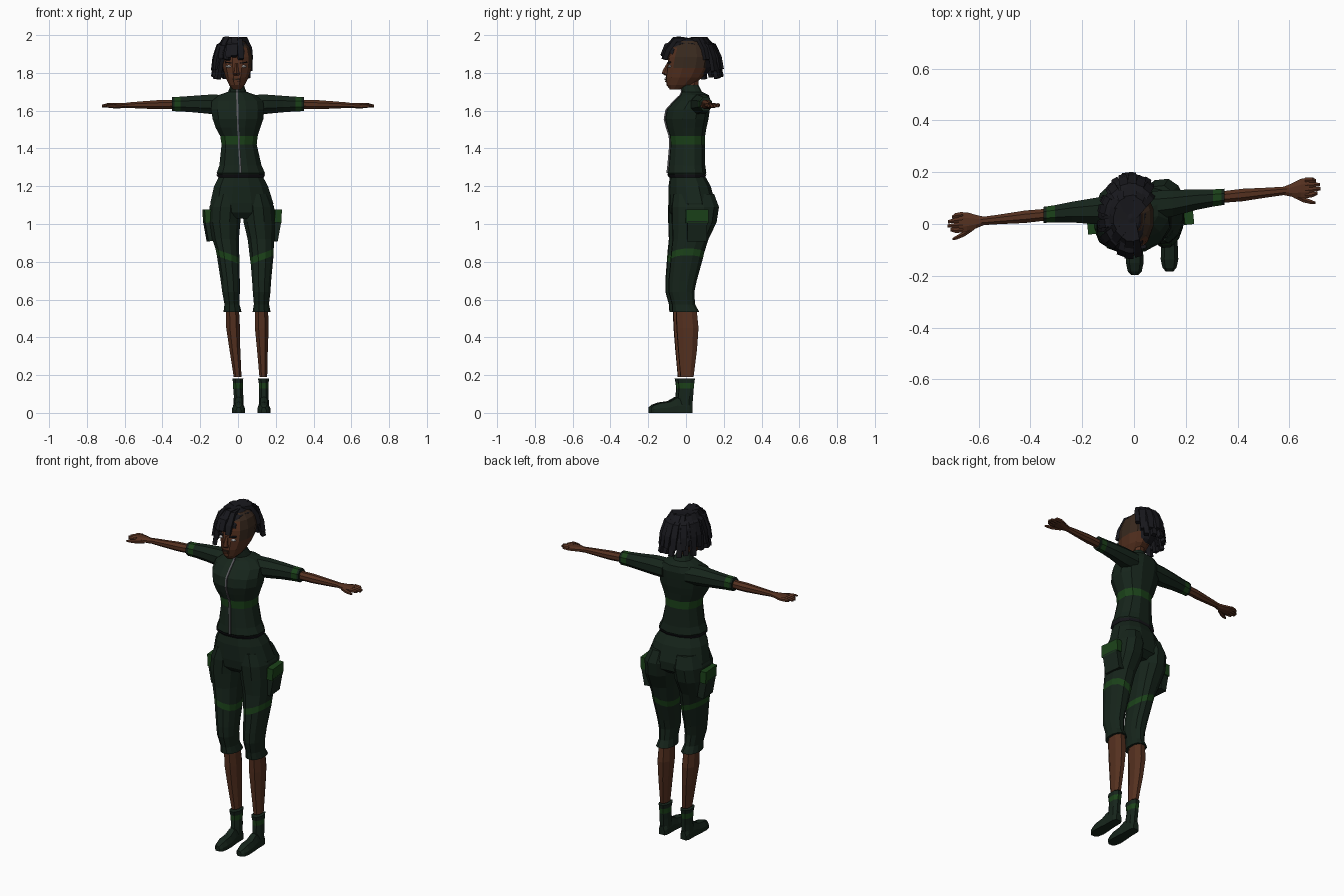
import bpy, bmesh, math, random
from mathutils import Vector

if "Cube" in bpy.data.objects:
    bpy.data.objects.remove(bpy.data.objects["Cube"])

random.seed(4)
TWIST = 0.1  # whole body is turned slightly: y grows with x


def material(name, rgb):
    m = bpy.data.materials.new(name)
    m.diffuse_color = (*rgb, 1)
    m.use_nodes = True
    m.node_tree.nodes["Principled BSDF"].inputs["Base Color"].default_value = m.diffuse_color
    return m


SUIT = material("suit", (0.008, 0.018, 0.011))
GREEN = material("green_trim", (0.011, 0.055, 0.010))
SKIN = material("skin", (0.090, 0.030, 0.014))
SHAVED = material("shaved_scalp", (0.040, 0.022, 0.013))
HAIR = material("hair", (0.009, 0.009, 0.012))
GREY = material("zip_grey", (0.10, 0.10, 0.11))
WHITE = material("eye_white", (0.8, 0.8, 0.8))


def finish(name, bm, mats):
    bmesh.ops.recalc_face_normals(bm, faces=bm.faces[:])
    me = bpy.data.meshes.new(name)
    bm.to_mesh(me)
    bm.free()
    for m in mats:
        me.materials.append(m)
    ob = bpy.data.objects.new(name, me)
    bpy.context.collection.objects.link(ob)
    return ob


def skin(name, rings, mat, bands=(), trim=GREEN):
    """Join rings of points with quads, cap the ends; bands = trim rows."""
    bm = bmesh.new()
    vs = [[bm.verts.new(p) for p in r] for r in rings]
    n = len(rings[0])
    for i in range(len(vs) - 1):
        for j in range(n):
            k = (j + 1) % n
            f = bm.faces.new((vs[i][j], vs[i][k], vs[i + 1][k], vs[i + 1][j]))
            f.material_index = int(i in bands)
    bm.faces.new(vs[0])
    bm.faces.new(vs[-1])
    return finish(name, bm, [mat, trim])


def power(v, e=0.88):
    return math.copysign(abs(v) ** e, v)


def level(cx, z, rx, y0, y1, n=12, tilt=0):
    """Horizontal rounded section spanning y0..y1."""
    pts = []
    for i in range(n):
        a = math.tau * (i + 0.5) / n
        x = cx + rx * power(math.cos(a))
        y = (y0 + y1) / 2 + (y1 - y0) / 2 * power(math.sin(a))
        pts.append((x, y + TWIST * x, z + tilt * math.cos(a)))
    return pts


def across(x, dy, z, ry, rz, n=8):
    """Section of an arm, standing across the x axis."""
    return [(x, 0.07 + dy + TWIST * x + ry * math.cos(math.tau * (i + .5) / n),
             z + rz * math.sin(math.tau * (i + .5) / n)) for i in range(n)]


def box(name, loc, size, mat, rot=(0, 0, 0)):
    bpy.ops.mesh.primitive_cube_add(size=1, location=loc, rotation=rot)
    ob = bpy.context.object
    ob.name, ob.scale = name, size
    ob.data.materials.append(mat)
    return ob


# Jacket, with waist stripe and collar
jacket = [(.015, 1.25, .122, -.085, .095), (.015, 1.27, .132, -.10, .105),
          (.013, 1.31, .115, -.095, .10), (.006, 1.42, .096, -.085, .10),
          (.005, 1.465, .102, -.088, .10), (0, 1.51, .122, -.103, .108),
          (0, 1.555, .138, -.114, .118), (-.002, 1.605, .145, -.105, .125),
          (-.003, 1.65, .14, -.065, .13), (-.004, 1.683, .10, -.03, .12),
          (-.004, 1.70, .05, -.022, .085), (-.004, 1.735, .036, -.03, .068)]
skin("jacket", [level(*r) for r in jacket], SUIT, bands=(3,))
skin("jacket_hem", [level(.015, 1.247, .125, -.09, .098), level(.015, 1.262, .134, -.102, .107)], HAIR)
skin("zip", [[(cx - .001 + sx * .005, y0 + dy, z) for sx, dy in ((-1, -.004), (1, -.004), (1, .02), (-1, .02))]
             for cx, z, rx, y0, y1 in jacket[1:]], GREY)
skin("neck", [level(-.004, z, .032, y0, y1, 8) for z, y0, y1 in ((1.69, -.02, .065), (1.78, -.03, .07))], SKIN)

# Trouser seat
skin("trouser_seat", [level(*r) for r in (
    (.022, 1.03, .12, -.06, .11), (.021, 1.06, .168, -.085, .148), (.02, 1.11, .172, -.092, .152),
    (.016, 1.20, .147, -.093, .128), (.015, 1.26, .115, -.085, .095))], SUIT)

# Legs: centre line, half spacing, z, half width, front, back, tilt
trouser = [(.02, .075, 1.16, .07, -.08, .14, 0), (.02, .086, 1.09, .088, -.09, .165, 0),
           (.021, .092, 1.01, .086, -.088, .152, 0), (.028, .094, .92, .073, -.085, .108, 0),
           (.035, .091, .845, .065, -.093, .085, .025), (.038, .09, .81, .062, -.096, .077, .025),
           (.042, .083, .70, .052, -.106, .045, 0), (.044, .081, .64, .048, -.106, .032, 0),
           (.046, .078, .575, .041, -.088, .036, 0), (.048, .077, .535, .049, -.086, .058, 0)]
calf = [(.048, .077, .56, .036, -.07, .045, 0), (.05, .076, .45, .039, -.066, .056, 0),
        (.056, .073, .34, .031, -.058, .048, 0), (.066, .068, .19, .022, -.045, .028, 0)]
sock = [(.067, .068, .182, .031, -.062, .036, 0), (.068, .068, .158, .028, -.057, .032, 0),
        (.068, .068, .128, .027, -.054, .029, 0), (.07, .067, .09, .027, -.058, .026, 0),
        (.07, .067, .02, .029, -.06, .02, 0)]
# Shoe sections: y, half width, top height
shoe = [(.022, .018, .05), (.005, .027, .075), (-.06, .028, .085), (-.10, .032, .062),
        (-.15, .034, .055), (-.183, .027, .043), (-.198, .013, .03)]
for s, side in ((-1, "right"), (1, "left")):
    def leg(table, n):
        return [level(c + s * d, z, w, y0, y1, n, s * t) for c, d, z, w, y0, y1, t in table]
    skin(side + "_trouser_leg", leg(trouser, 12), SUIT, bands=(4,))
    skin(side + "_calf", leg(calf, 8), SKIN)
    skin(side + "_sock", leg(sock, 8), SUIT, bands=(1,))
    fx = .07 + s * .067
    lift = .1 * fx
    skin(side + "_shoe", [[(fx + w * a, y + lift, h * b) for a, b in
                           ((-1, 0), (1, 0), (1, .45), (.6, .92), (0, 1), (-.6, .92), (-1, .45))]
                          for y, w, h in shoe], SUIT)
    # Cargo pocket with green flap
    px = .022 + s * .185
    box(side + "_pocket", (px - s * .012, .037 + TWIST * px, .965), (.04, .105, .11), SUIT,
        (0, s * .18, TWIST))
    box(side + "_pocket_flap", (px, .037 + TWIST * px, 1.042), (.036, .12, .07), GREEN,
        (0, s * .05, TWIST))

    # Sleeve, forearm, hand
    skin(side + "_sleeve", [across(s * x, dy, z, ry, rz) for x, dy, z, ry, rz in (
        (.07, -.005, 1.632, .06, .056), (.15, -.005, 1.634, .055, .055), (.24, 0, 1.635, .043, .047),
        (.305, 0, 1.635, .036, .042), (.337, 0, 1.635, .034, .041), (.35, 0, 1.635, .034, .041))],
        SUIT, bands=(3,))
    skin(side + "_forearm", [across(s * x, 0, z, ry, rz) for x, z, ry, rz in (
        (.33, 1.634, .024, .026), (.42, 1.632, .026, .026), (.52, 1.63, .02, .02),
        (.59, 1.629, .017, .015))], SKIN)
    skin(side + "_palm", [across(s * x, dy, 1.628, ry, rz) for x, dy, ry, rz in (
        (.58, 0, .018, .015), (.61, 0, .028, .015), (.645, .002, .041, .014), (.675, .003, .042, .012))], SKIN)
    for i, tip in enumerate((.708, .72, .718, .702)):
        dy = -.027 + i * .02
        skin(f"{side}_finger_{i + 1}", [across(s * x, d, z, r, r, 6) for x, d, z, r in (
            (.66, dy, 1.629, .012), (.69, dy * .95, 1.629, .011), (tip, dy * .8, 1.625, .007))], SKIN)
    skin(side + "_thumb", [across(s * x, dy, 1.624, r, r, 6) for x, dy, r in (
        (.615, -.02, .011), (.655, -.042, .012), (.685, -.054, .009), (.70, -.058, .005))], SKIN)

# Head, with shaved left side
head = skin("head", [level(*r) for r in (
    (-.006, 1.712, .022, -.085, -.035), (-.006, 1.735, .042, -.103, .035), (-.005, 1.775, .062, -.108, .088),
    (-.004, 1.825, .078, -.102, .118), (-.004, 1.885, .081, -.093, .128), (-.004, 1.935, .068, -.075, .112),
    (-.004, 1.968, .036, -.035, .075))], SKIN, trim=SHAVED)
for p in head.data.polygons:
    if p.center.z > 1.80 and p.center.x > 0 and p.center.y > -.055:
        p.material_index = 1

# Face details
skin("nose", [level(-.008, z, w, y0, -.07, 6) for z, w, y0 in (
    (1.785, .016, -.108), (1.797, .018, -.128), (1.815, .012, -.121), (1.85, .008, -.101))], SKIN)
box("upper_lip", (-.008, -.106, 1.767), (.036, .014, .007), SHAVED)
box("lower_lip", (-.008, -.104, 1.757), (.03, .014, .008), SKIN)
for s, side in ((-1, "right"), (1, "left")):
    x = -.01 + s * .039
    bpy.ops.mesh.primitive_uv_sphere_add(segments=8, ring_count=6, radius=1, location=(x, -.087, 1.834))
    eye = bpy.context.object
    eye.name, eye.scale = side + "_eye", (.017, .010, .007)
    eye.data.materials.append(WHITE)
    box(side + "_eyebrow", (x, -.090, 1.854), (.038, .014, .006), HAIR, (0, -s * .12, s * .25))

# Hair cap, cut along the parting and the hairline
bm = bmesh.new()
bmesh.ops.create_uvsphere(bm, u_segments=14, v_segments=8, radius=1)
for v in bm.verts:
    v.co = Vector((-.012 + .086 * v.co.x, .022 + .125 * v.co.y, 1.872 + .113 * v.co.z))
for co, no in (((.045, 0, 1.9), (1, -.15, .1)), ((0, -.09, 1.91), (0, -.6, -.8))):
    bmesh.ops.bisect_plane(bm, geom=bm.verts[:] + bm.edges[:] + bm.faces[:], plane_co=co,
                           plane_no=no, clear_outer=True)
    bmesh.ops.holes_fill(bm, edges=[e for e in bm.edges if e.is_boundary])
finish("hair_cap", bm, [HAIR])

# Locks of hair in three layers: (distance from crown, height) along each lock
layers = [[(.15, 1.972), (.65, 1.982), (.98, 1.935), (1.1, 1.88)],
          [(.55, 1.962), (.98, 1.945), (1.18, 1.885), (1.26, 1.82)],
          [(.88, 1.91), (1.14, 1.86), (1.28, 1.785)]]
count = 0
for li, path in enumerate(layers):
    for k in range(13):
        deg = 42 + 20 * k + 7 * li + random.uniform(-4, 4)
        front = deg > 222
        if deg > 290 or (front and li == 2):
            continue
        az = math.radians(deg)
        j, drop = random.uniform(-.05, .06), random.uniform(0, .018)
        pts = []
        for t, (f, z) in enumerate(path):
            if front:
                z = max(z, 1.895)
                f = min(f, 1.13)
            f += j * t / 3
            pts.append(Vector((-.012 + .092 * f * math.cos(az), .022 + .128 * f * math.sin(az),
                               z - drop * t / 2)))
        across_dir = Vector((-math.sin(az), math.cos(az), 0))
        rings = []
        for t, p in enumerate(pts):
            tangent = (pts[min(t + 1, len(pts) - 1)] - pts[max(t - 1, 0)]).normalized()
            up = across_dir.cross(tangent).normalized()
            w = .017 if t < len(pts) - 1 else .013
            rings.append([p + across_dir * w * a + up * .012 * b for a, b in ((-1, -1), (1, -1), (1, 1), (-1, 1))])
        count += 1
        skin(f"hair_lock_{count}", rings, HAIR)
